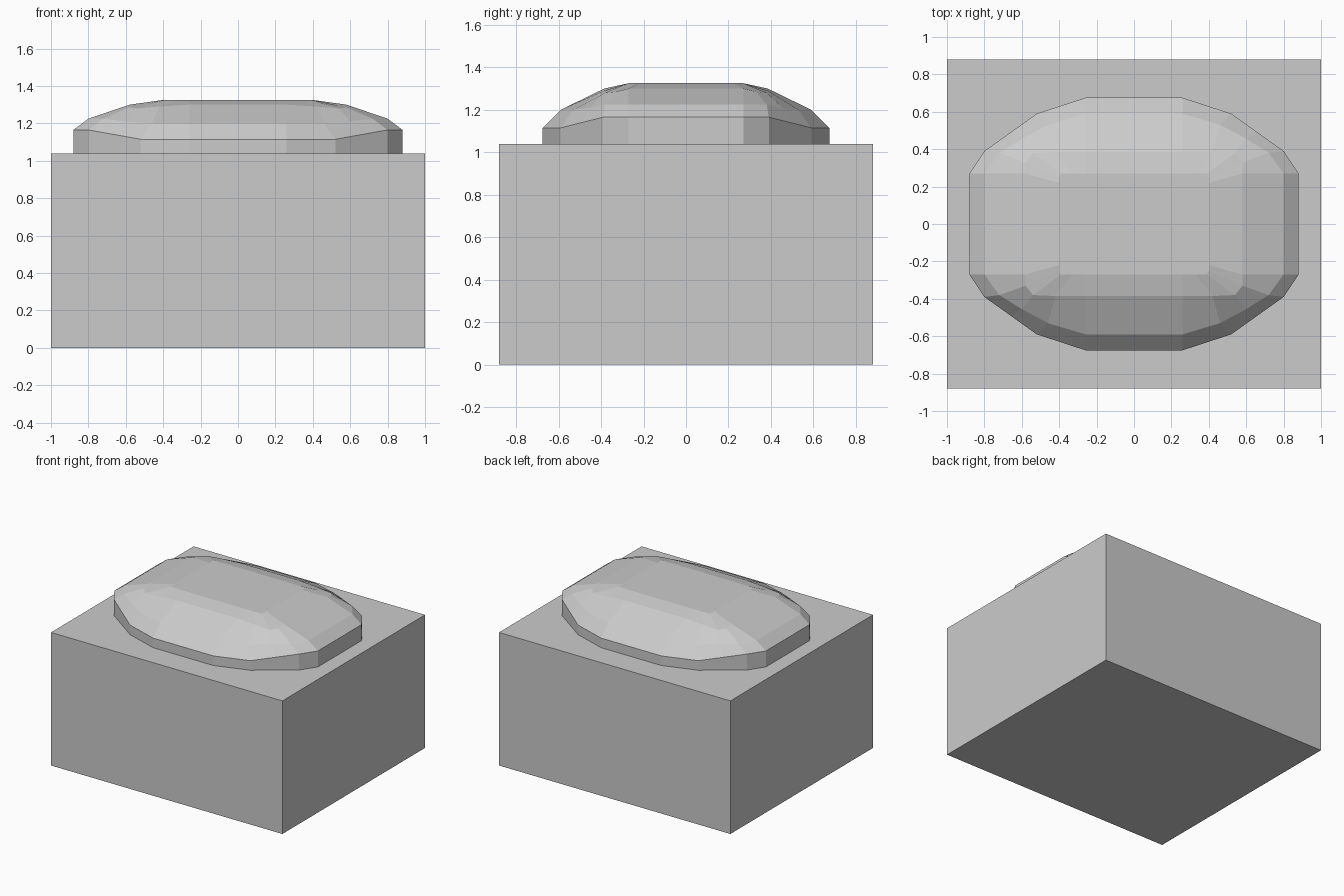
import bpy, bmesh

if "Cube" in bpy.data.objects:
    bpy.data.objects.remove(bpy.data.objects["Cube"])

# Rectangular base block
bpy.ops.mesh.primitive_cube_add(size=1, location=(0, 0, 0.52))
block = bpy.context.object
block.name = "base_block"
block.scale = (2, 1.76, 1.04)

# Cushion: one quadrant (+x, +y) of each ring, from the side to the back
outline = [(.88, .27), (.80, .39), (.66, .49), (.52, .59), (.26, .675)]
rim_z = [1.165, 1.165, 1.14, 1.115, 1.115]
quads = [
    [(x, y, 1.04) for x, y in outline],
    [(x, y, z) for (x, y), z in zip(outline, rim_z)],
    [(.80, .27, 1.225), (.72, .38, 1.225), (.60, .455, 1.21), (.46, .53, 1.2), (.26, .59, 1.2)],
    [(.58, .27, 1.30), (.58, .33, 1.285), (.54, .38, 1.28), (.42, .385, 1.29), (.26, .385, 1.30)],
    [(.40, .22, 1.325), (.40, .25, 1.325), (.39, .27, 1.325), (.33, .27, 1.325), (.26, .27, 1.325)],
]


def full_ring(q):
    """Mirror a quadrant into a closed counter-clockwise ring."""
    half = q + [(-x, y, z) for x, y, z in reversed(q)]
    return half + [(x, -y, z) for x, y, z in reversed(half)]


# Loft the rings into a faceted dome and cap both ends
bm = bmesh.new()
rings = [[bm.verts.new(p) for p in full_ring(q)] for q in quads]
n = len(rings[0])
for a, b in zip(rings, rings[1:]):
    for i in range(n):
        j = (i + 1) % n
        bm.faces.new((a[i], a[j], b[j], b[i]))
bm.faces.new(rings[-1])
bm.faces.new(list(reversed(rings[0])))
bmesh.ops.recalc_face_normals(bm, faces=bm.faces[:])
mesh = bpy.data.meshes.new("top_cushion")
bm.to_mesh(mesh)
bm.free()
cushion = bpy.data.objects.new("top_cushion", mesh)
bpy.context.collection.objects.link(cushion)
